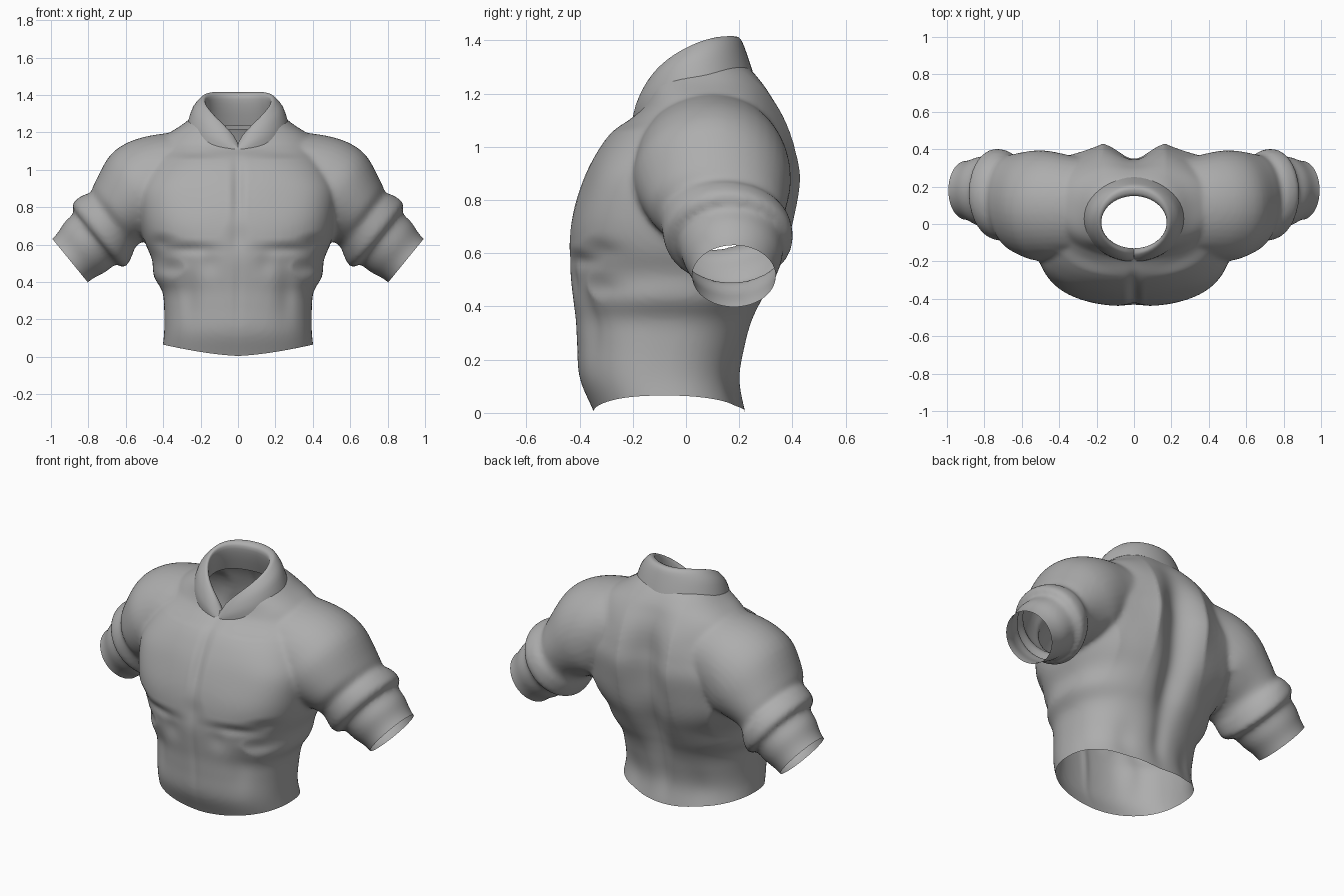
import bpy, bmesh, math
from mathutils import Vector

if "Cube" in bpy.data.objects:
    bpy.data.objects.remove(bpy.data.objects["Cube"])

grey = bpy.data.materials.new("cloth_grey")
grey.diffuse_color = (0.42, 0.42, 0.42, 1)
grey.use_nodes = True
grey.node_tree.nodes["Principled BSDF"].inputs["Base Color"].default_value = grey.diffuse_color


def spline(rows, n=5):
    """Catmull-Rom resampling of a table of section values."""
    out = []
    for i in range(len(rows) - 1):
        p = [rows[max(0, min(len(rows) - 1, i + k))] for k in (-1, 0, 1, 2)]
        for s in range(n):
            t = s / n
            out.append([0.5 * (2 * b + (c - a) * t + (2 * a - 5 * b + 4 * c - d) * t * t
                               + (3 * b - a - 3 * c + d) * t ** 3) for a, b, c, d in zip(*p)])
    return out + [list(rows[-1])]


def loft(bm, rings, caps=True):
    loops = [[bm.verts.new(p) for p in r] for r in rings]
    n = len(loops[0])
    for a, b in zip(loops, loops[1:]):
        for i in range(n):
            bm.faces.new((a[i], a[(i + 1) % n], b[(i + 1) % n], b[i]))
    if caps:
        bm.faces.new(loops[0][::-1])
        bm.faces.new(loops[-1])


def make(name, bm):
    bmesh.ops.recalc_face_normals(bm, faces=bm.faces)
    me = bpy.data.meshes.new(name)
    bm.to_mesh(me)
    bm.free()
    ob = bpy.data.objects.new(name, me)
    bpy.context.collection.objects.link(ob)
    me.materials.append(grey)
    bpy.context.view_layer.objects.active = ob
    ob.select_set(True)
    return ob


def spow(v, e):
    return math.copysign(abs(v) ** e, v)


# Torso sections: height, half width, front y, back y
torso = [(-0.12, .42, -.30, .25), (0, .41, -.345, .225), (.13, .395, -.40, .205), (.26, .395, -.41, .23),
         (.35, .405, -.415, .26), (.43, .45, -.425, .30), (.52, .46, -.435, .345), (.62, .50, -.44, .385),
         (.75, .525, -.425, .415), (.88, .535, -.385, .435), (.98, .50, -.335, .42), (1.06, .46, -.275, .40),
         (1.12, .43, -.19, .375), (1.18, .39, -.155, .34), (1.24, .30, -.14, .30), (1.30, .22, -.09, .24),
         (1.34, .14, -.03, .16)]
# Sleeve sections: centre x, y, z, radius across, radius in depth
sleeve = [(.15, .1, .985, .28, .27), (.3, .1, .96, .285, .285), (.42, .1, .92, .285, .295),
          (.52, .1, .86, .27, .295), (.635, .115, .775, .205, .26), (.67, .135, .73, .19, .235),
          (.695, .15, .705, .207, .242), (.735, .16, .66, .222, .243), (.755, .165, .64, .205, .225),
          (.765, .17, .632, .178, .20), (.82, .175, .585, .172, .185), (.88, .18, .53, .152, .16),
          (.96, .18, .46, .15, .155)]
axis = Vector((.775, 0, -.632))
across = Vector((.632, 0, .775))
N = 72
bm = bmesh.new()
rings = []
for z, w, yf, yb in spline(torso):
    ring = []
    e = .86 - .17 * math.exp(-((z - .82) / .24) ** 4)   # boxier at the chest
    for i in range(N):
        a = 2 * math.pi * i / N
        ring.append((w * spow(math.cos(a), e),
                     (yf + yb) / 2 + (yb - yf) / 2 * spow(math.sin(a), e), z))
    rings.append(ring)
loft(bm, rings)
for side in (1, -1):
    rings = []
    for k, (x, y, z, r, ry) in enumerate(spline(sleeve, 4)):
        ring = []
        for i in range(40):
            a = 2 * math.pi * i / 40
            p = Vector((x, y, z)) + across * r * math.cos(a) + Vector((0, ry * math.sin(a), 0))
            ring.append((side * p.x, p.y, p.z))
        rings.append(ring[::side])
    loft(bm, rings)
shirt = make("muscle_shirt", bm)

# Fuse torso and sleeves into one skin
m = shirt.modifiers.new("fuse", 'REMESH')
m.mode, m.voxel_size = 'VOXEL', .0135
bpy.ops.object.modifier_apply(modifier="fuse")
m = shirt.modifiers.new("soften", 'SMOOTH')
m.factor, m.iterations = .5, 7
bpy.ops.object.modifier_apply(modifier="soften")

# Muscle relief: x, z, spread x, spread z, inward depth (mirrored)
front = [(0, .9, .03, .2, .02), (0, .63, .05, .07, .012), (.26, .575, .14, .03, .016), (.42, .61, .07, .035, .018),
         (.26, .34, .05, .14, .016), (.15, .50, .05, .06, .01), (.36, .47, .08, .035, -.012),
         (.24, 1.085, .12, .02, .012), (0, .35, .02, .2, .006), (.25, .85, .15, .15, -.008)]
back = [(0, .88, .11, .28, .085), (0, .5, .08, .18, .05), (0, .2, .05, .15, .015), (.21, .12, .06, .13, .012),
        (.30, .9, .13, .25, -.025), (.42, .62, .06, .12, .015)]
bm = bmesh.new()
bm.from_mesh(shirt.data)
bm.normal_update()
for v in bm.verts:
    x, z = abs(v.co.x), v.co.z
    facing = abs(v.normal.y)
    push = 0
    for px, pz, sx, sz, d in (front if v.normal.y < 0 else back):
        push += d * math.exp(-((x - px) / sx) ** 2 - ((z - pz) / sz) ** 2)
    if x < .58:
        v.co.y -= math.copysign(push * min(1, facing * 1.5), v.normal.y)


# Open hem with a gentle arch at the sides
def hem(x):
    return .005 + .06 * min(1, (abs(x) / .4) ** 1.5)


def cut(co, no):
    bmesh.ops.bisect_plane(bm, geom=bm.verts[:] + bm.edges[:] + bm.faces[:],
                           plane_co=co, plane_no=no, clear_outer=True)


for v in bm.verts:
    v.co.z -= hem(v.co.x)
cut((0, 0, 0), (0, 0, -1))
for v in bm.verts:
    v.co.z += hem(v.co.x)
# Open sleeve ends
for side in (1, -1):
    cut((side * .9, .18, .517), (side * axis.x, 0, axis.z))
# Neck opening
gone = [v for v in bm.verts if v.co.z > 1 and (v.co.x / .205) ** 2 + ((v.co.y - .02) / .185) ** 2 < 1]
bmesh.ops.delete(bm, geom=gone, context='VERTS')
bm.to_mesh(shirt.data)
bm.free()
bpy.ops.object.shade_smooth_by_angle(angle=math.radians(50))
shirt.select_set(False)

# Rolled collar: half width, front y, back y, front z, back z
collar = [(.28, -.20, .27, 1.06, 1.25), (.265, -.20, .25, 1.09, 1.32), (.24, -.185, .225, 1.12, 1.395),
          (.205, -.165, .205, 1.14, 1.44), (.185, -.15, .18, 1.14, 1.45), (.175, -.135, .15, 1.125, 1.43),
          (.18, -.13, .16, 1.10, 1.36), (.20, -.14, .19, 1.07, 1.27)]
bm = bmesh.new()
rings = []
for w, yf, yb, zf, zb in spline(collar, 3):
    ring = []
    for i in range(48):
        a = 2 * math.pi * i / 48
        c = (1 - math.cos(a)) / 2
        ring.append((w * math.sin(a), (yf + yb) / 2 - (yb - yf) / 2 * math.cos(a),
                     zf + (zb - zf) * c ** .36 - .035 * c ** 4))
    rings.append(ring)
loft(bm, rings, caps=False)
make("collar", bm)
bpy.ops.object.shade_smooth_by_angle(angle=math.radians(50))
